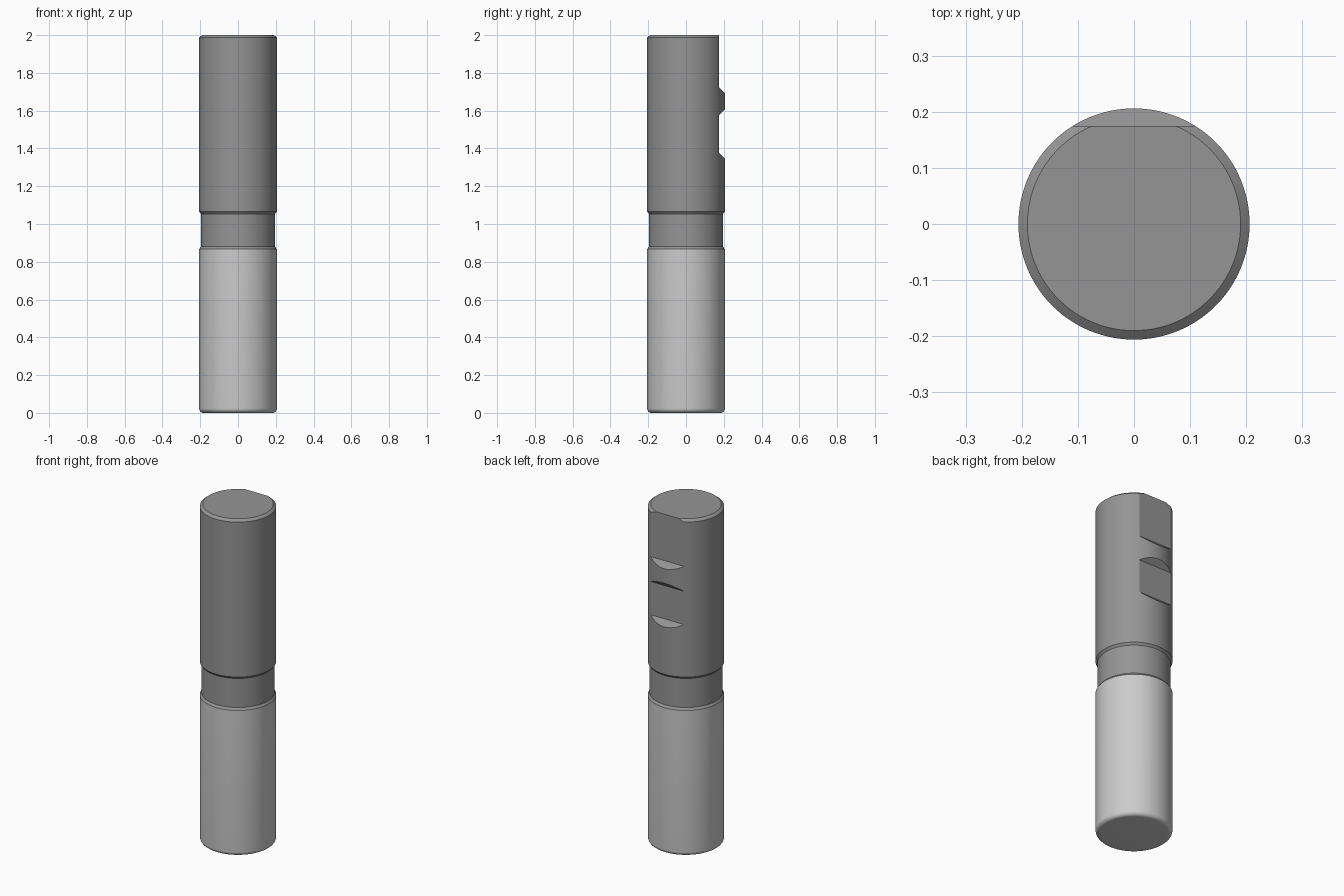
import bpy, bmesh, math

if "Cube" in bpy.data.objects:
    bpy.data.objects.remove(bpy.data.objects["Cube"])

R = 0.206        # body radius
FLAT = 0.175     # depth position of the clamping flats


def material(name, v):
    m = bpy.data.materials.new(name)
    m.diffuse_color = (v, v, v, 1)
    m.use_nodes = True
    m.node_tree.nodes["Principled BSDF"].inputs["Base Color"].default_value = m.diffuse_color
    return m


def add_object(name, bm):
    bmesh.ops.recalc_face_normals(bm, faces=bm.faces)
    me = bpy.data.meshes.new(name)
    bm.to_mesh(me)
    bm.free()
    ob = bpy.data.objects.new(name, me)
    bpy.context.collection.objects.link(ob)
    return ob


def lathe(name, profile, mat, sides=128):
    """Closed solid of revolution from (radius, z) points."""
    bm = bmesh.new()
    rings = [[bm.verts.new((r * math.cos(2 * math.pi * i / sides),
                            r * math.sin(2 * math.pi * i / sides), z))
              for i in range(sides)] for r, z in profile]
    for a, b in zip(rings, rings[1:]):
        for i in range(sides):
            j = (i + 1) % sides
            bm.faces.new((a[i], a[j], b[j], b[i]))
    bm.faces.new(rings[0])
    bm.faces.new(rings[-1])
    ob = add_object(name, bm)
    ob.data.materials.append(mat)
    return ob


def cutter(name, profile):
    """Prism along x from (y, z) points."""
    bm = bmesh.new()
    face = bm.faces.new([bm.verts.new((-0.3, y, z)) for y, z in profile])
    ext = bmesh.ops.extrude_face_region(bm, geom=[face])
    bmesh.ops.translate(bm, vec=(0.6, 0, 0),
                        verts=[v for v in ext["geom"] if isinstance(v, bmesh.types.BMVert)])
    ob = add_object(name, bm)
    ob.hide_render = True
    ob.hide_set(True)
    return ob


def shade(ob, angle):
    bpy.ops.object.select_all(action='DESELECT')
    ob.select_set(True)
    bpy.context.view_layer.objects.active = ob
    bpy.ops.object.shade_smooth_by_angle(angle=math.radians(angle))


# Shank with reduced neck and chamfered ends
shank = lathe("shank", [(R, 0.867), (0.196, 0.88), (0.196, 1.053),
                        (R, 1.066), (R, 1.987), (0.19, 2.0)], material("dark_steel", 0.3))

# Two clamping flats with 45 degree end walls
OUT = 0.225
d = OUT - FLAT
flats = [cutter("end_flat_cutter", [(FLAT, 2.1), (FLAT, 1.724), (OUT, 1.724 - d), (OUT, 2.1)]),
         cutter("middle_flat_cutter", [(FLAT, 1.576), (FLAT, 1.378),
                                       (OUT, 1.378 - d), (OUT, 1.576 + d)])]
for c in flats:
    mod = shank.modifiers.new(c.name, 'BOOLEAN')
    mod.operation = 'DIFFERENCE'
    mod.solver = 'EXACT'
    mod.object = c
    bpy.context.view_layer.objects.active = shank
    bpy.ops.object.modifier_apply(modifier=mod.name)
for c in flats:
    bpy.data.objects.remove(c)
shade(shank, 25)

# Cutting head with rounded lower corner
f = 0.024
corner = [(R - f + f * math.sin(t), f - f * math.cos(t))
          for t in (math.pi / 2 * i / 8 for i in range(9))]
head = lathe("cutting_head", corner + [(R, 0.867)], material("light_carbide", 0.8))
shade(head, 30)
